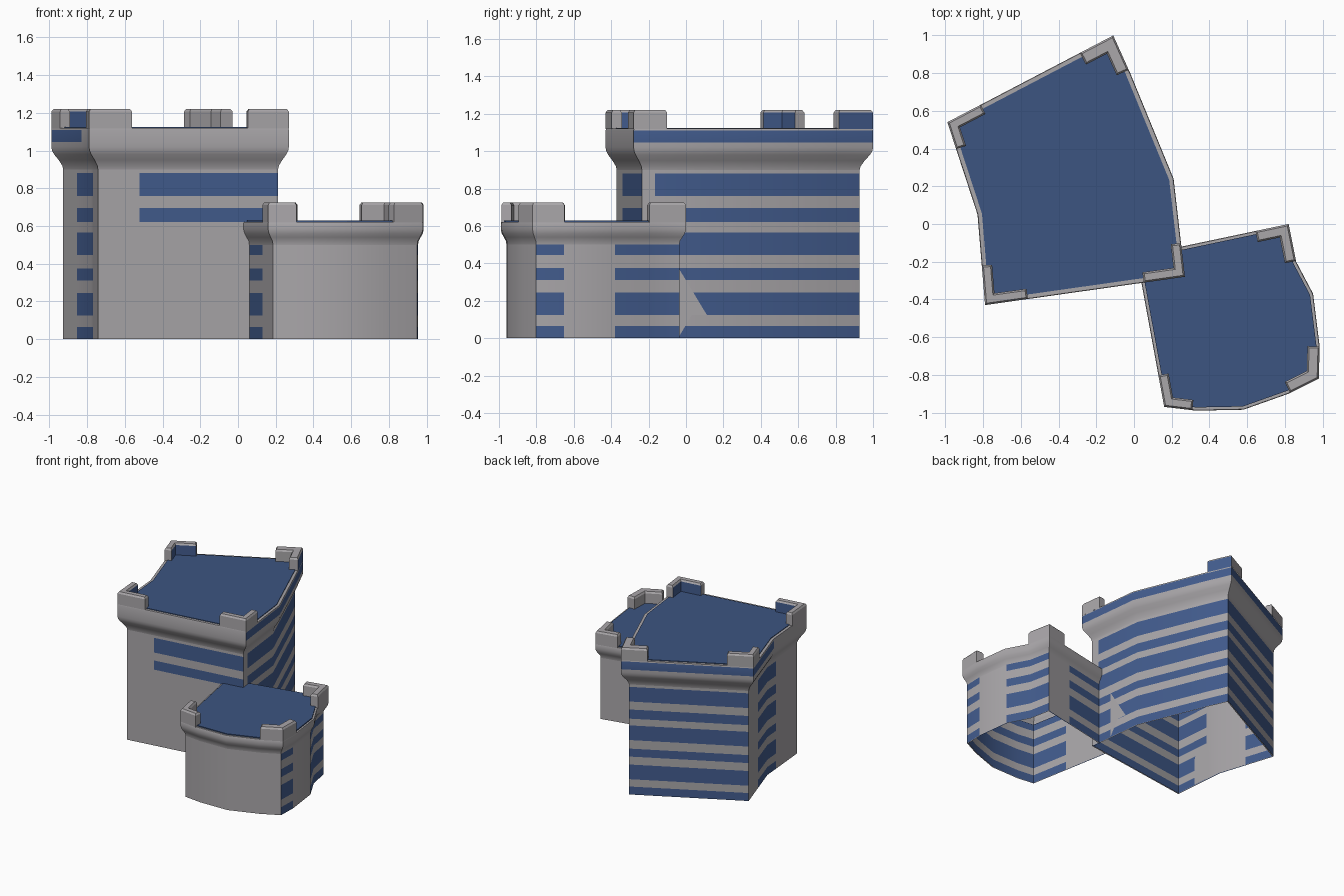
import bpy, bmesh, math
from mathutils import Vector as V

if "Cube" in bpy.data.objects:
    bpy.data.objects.remove(bpy.data.objects["Cube"])

def mat(name, c):
    m = bpy.data.materials.new(name)
    m.diffuse_color = (*c, 1)
    m.use_nodes = True
    m.node_tree.nodes["Principled BSDF"].inputs["Base Color"].default_value = m.diffuse_color
    return m

MATS = [mat("stone_grey", (0.40, 0.385, 0.40)),
        mat("stripe_blue", (0.055, 0.107, 0.27)),
        mat("roof_blue", (0.045, 0.09, 0.22))]
GREY, BLUE, ROOF = 0, 1, 2

def inset(pts, d, closed=True):
    """Offset a counter-clockwise outline (or open chain) inwards with mitred corners."""
    out, n = [], len(pts)
    for i, p in enumerate(pts):
        p = V(p)
        dirs = []
        if closed or i > 0:
            dirs.append((p - V(pts[i - 1])).normalized())
        if closed or i < n - 1:
            dirs.append((V(pts[(i + 1) % n]) - p).normalized())
        ns = [V((-e.y, e.x)) for e in dirs]
        s = sum(ns, V((0, 0)))
        out.append(p + s * (d * len(ns) / max(s.dot(s), .3) * (len(ns) if len(ns) == 1 else 1)))
    return out

def build(name, faces, smooth=True):
    """faces: list of (corner list, material index)"""
    bm = bmesh.new()
    for pts, m in faces:
        f = bm.faces.new([bm.verts.new(p) for p in pts])
        f.material_index = m
    bmesh.ops.remove_doubles(bm, verts=bm.verts, dist=0.0004)
    me = bpy.data.meshes.new(name)
    bm.to_mesh(me)
    bm.free()
    for m in MATS:
        me.materials.append(m)
    ob = bpy.data.objects.new(name, me)
    bpy.context.collection.objects.link(ob)
    if smooth:
        bpy.ops.object.select_all(action='DESELECT')
        ob.select_set(True)
        bpy.context.view_layer.objects.active = ob
        bpy.ops.object.shade_smooth_by_angle(angle=math.radians(32))
    return ob

def at(p, z):
    return V((p.x, p.y, z))

LEVELS = [0, .065, .125, .245, .31, .375, .445, .565, .62, .695, .76, .88, .91]

def walls(name, pts, kinds, top, closed, inside=False):
    """Wall panels: S = striped, G = plain, T = two stripes near the top."""
    faces = []
    zs = [z for z in LEVELS if z < top] + [top]
    for i, parts in enumerate(kinds):
        p, q = pts[i], pts[(i + 1) % len(pts)]
        a = 0
        for b, k in parts:
            u, w = p.lerp(q, a), p.lerp(q, b)
            if inside:
                k = 'G' if k == 'S' else 'S'
            for j in range(len(zs) - 1):
                blue = j % 2 == 0 and (k == 'S' or (k == 'T' and zs[j] > .6)) and zs[j] < .9
                # the stripe pattern alternates blue / grey from the ground
                quad = [at(u, zs[j]), at(w, zs[j]), at(w, zs[j + 1]), at(u, zs[j + 1])]
                if inside:
                    quad.reverse()
                faces.append((quad, BLUE if blue else GREY))
            a = b
    build(name, faces)

def parapet(name, pts, profile, closed, blue_edges=()):
    faces = []
    rings = [[at(p, z) for p in inset(pts, d, closed)] for z, d in profile]
    n = len(pts)
    for j in range(len(rings) - 1):
        for i in range(n if closed else n - 1):
            k = (i + 1) % n
            blue = i in blue_edges and abs(profile[j][0] - 1.045) < .001
            faces.append(([rings[j][i], rings[j][k], rings[j + 1][k], rings[j + 1][i]],
                          BLUE if blue else GREY))
    build(name, faces)

def roof(name, pts, z, drop):
    n = len(pts)
    faces = [([at(p, z) for p in pts], ROOF)]
    for i in range(n):
        p, q = pts[i], pts[(i + 1) % n]
        faces.append(([at(p, z - drop), at(q, z - drop), at(q, z), at(p, z)], ROOF))
    build(name, faces, False)

def merlon(name, pts, i, la, lb, t, z0, z1, inner=GREY, outer=()):
    """L-shaped battlement on outline corner i, with a small chamfer on top."""
    p, pa, pb = V(pts[i]), V(pts[i - 1]), V(pts[(i + 1) % len(pts)])
    chain = [p + (pa - p).normalized() * la, p, p + (pb - p).normalized() * lb]
    loop = chain + inset(chain, t, False)[::-1]
    top = inset(loop, .009)
    faces = [([at(q, z1) for q in top], GREY)]
    for a in range(6):
        b = (a + 1) % 6
        m = BLUE if a in outer else inner if a in (3, 4) else GREY
        zm = z1 - .014
        faces.append(([at(loop[a], z0), at(loop[b], z0), at(loop[b], zm), at(loop[a], zm)], m))
        faces.append(([at(loop[a], zm), at(loop[b], zm), at(top[b], z1), at(top[a], z1)], GREY))
    build(name, faces, False)

S, G = [(1, 'S')], [(1, 'G')]

# ---- tall tower
keep = [V(p) for p in [(-.79, -.43), (.27, -.28), (.21, .24), (-.02, .80),
                       (-.11, 1.0), (-.99, .54), (-.83, .05)]]
keep_kinds = [[(.23, 'G'), (1, 'T')], [(.15, 'G'), (1, 'S')], S, S, S,
              [(.5, 'G'), (1, 'S')], [(.3, 'S'), (1, 'G')]]
keep_base = inset(keep, .052)
keep_in = inset(keep, .060)
walls("tall_tower_wall", keep_base, keep_kinds, .91, True)
walls("tall_tower_lining", keep_in, keep_kinds, .91, True, True)
parapet("tall_tower_parapet", keep,
        [(.90, .052), (.92, .048), (.95, .032), (.98, .012), (1.0, .003), (1.02, 0),
         (1.045, 0), (1.11, 0), (1.12, .003), (1.12, .027)], True, (1, 2, 3, 4, 5))
roof("tall_tower_roof", inset(keep, .024), 1.125, .015)
merlon("tall_merlon_front_left", keep, 0, .21, .23, .055, 1.118, 1.22, BLUE)
merlon("tall_merlon_front_right", keep, 1, .22, .18, .055, 1.118, 1.22, BLUE)
merlon("tall_merlon_back", keep, 4, .2, .2, .07, 1.118, 1.22, GREY, (0,))
merlon("tall_merlon_left", keep, 5, .2, .15, .055, 1.118, 1.22, BLUE)

# ---- low tower, its open side runs into the tall one
low = [V(p) for p in [(.03, -.26), (.16, -.97), (.33, -.99), (.58, -.985), (.82, -.90),
                      (.98, -.82), (.985, -.65), (.95, -.37), (.86, -.20), (.82, 0),
                      (.18, -.135)]]
low_kinds = [[(.55, 'S'), (1, 'G')], G, G, G, G, S, G, S, S, [(.4, 'G'), (1, 'S')]]
walls("low_tower_wall", inset(low, .03, False), low_kinds, .50, False)
walls("low_tower_lining", inset(low, .037, False), low_kinds, .50, False, True)
parapet("low_tower_parapet", low,
        [(.50, .03), (.52, .027), (.54, .016), (.56, .005), (.58, 0), (.615, 0),
         (.622, .003), (.622, .02)], False)
roof("low_tower_roof", inset(low, .017, False), .63, .015)
merlon("low_merlon_front", low, 1, .17, .15, .055, .618, .725)
merlon("low_merlon_right", low, 5, .17, .17, .065, .618, .725)
merlon("low_merlon_back", low, 9, .2, .18, .06, .618, .725)

# ---- arched door plate on the inner left wall
p, q = inset(keep, .064)[6], inset(keep, .064)[0]
arch = [(.22, 0), (.60, 0)] + [(.41 + .19 * math.cos(a * math.pi / 8),
                               .20 + .08 * math.sin(a * math.pi / 8)) for a in range(9)]
build("door_plate", [([at(p.lerp(q, f), z) for f, z in arch][::-1], GREY)], False)

# ---- plain patch low on the tall tower's right wall
p, q = inset(keep, .049)[1], inset(keep, .049)[2]
patch = [(.42, .0), (.58, .125), (.75, .125), (.42, .38)]
build("wall_patch", [([at(p.lerp(q, f), z) for f, z in patch], GREY)], False)
